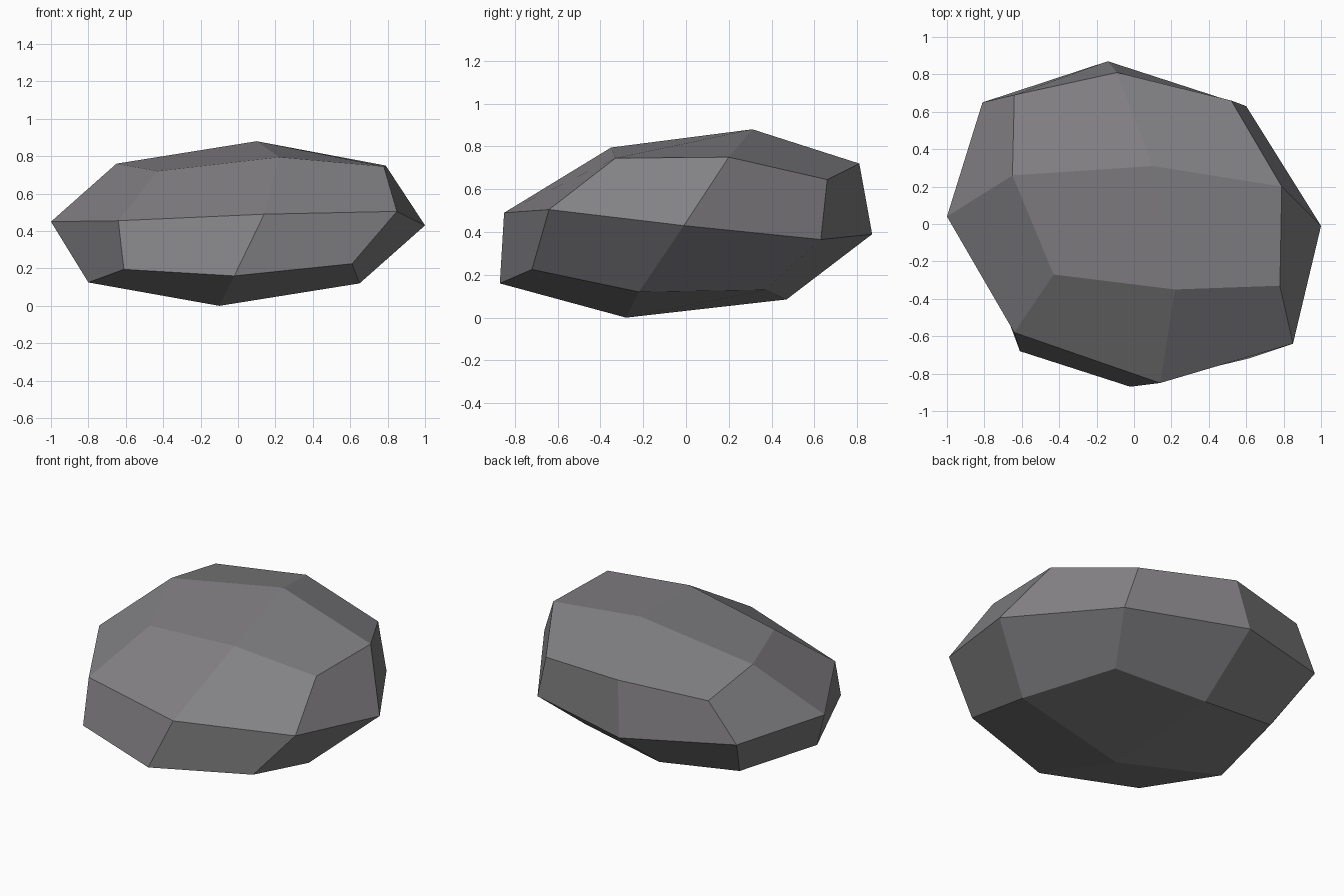
import bpy
import bmesh

# Remove the default cube only
default_cube = bpy.data.objects.get("Cube")
if default_cube:
    bpy.data.objects.remove(default_cube, do_unlink=True)


def make_material(name, colour):
    """Create one flat matte colour."""
    material = bpy.data.materials.new(name)
    material.use_nodes = True
    material.diffuse_color = colour
    shader = material.node_tree.nodes["Principled BSDF"]
    shader.inputs["Base Color"].default_value = colour
    shader.inputs["Roughness"].default_value = 0.9
    return material


def add_ring(mesh, outline):
    """Add the vertices of one irregular outline around the boulder."""
    return [mesh.verts.new(point) for point in outline]


def bridge_rings(mesh, lower, upper):
    """Join two outlines with a belt of four-sided facets."""
    count = len(lower)
    for i in range(count):
        j = (i + 1) % count
        mesh.faces.new((lower[i], lower[j], upper[j], upper[i]))


def close_ring(mesh, ring, tip):
    """Cap an outline with four-sided facets meeting at a blunt tip."""
    count = len(ring)
    for i in range(0, count, 2):
        mesh.faces.new((tip, ring[i], ring[i + 1], ring[(i + 2) % count]))


# Chiselled outlines, counter-clockwise from the left side (+x)
base_outline = [(.65, -.22, .12), (.45, .37, .13), (-.14, .47, .085), (-.67, .42, .15),
                (-.8, -.17, .125), (-.61, -.68, .195), (-.02, -.87, .16), (.61, -.72, .225)]
waist_outline = [(1, -.01, .43), (.6, .63, .365), (-.14, .87, .39), (-.81, .65, .44),
                 (-1, .04, .45), (-.64, -.58, .455), (.14, -.85, .49), (.85, -.64, .505)]
crown_outline = [(.79, .2, .75), (.52, .66, .645), (-.09, .81, .72), (-.64, .69, .69),
                 (-.65, .26, .76), (-.43, -.27, .72), (.22, -.35, .795), (.78, -.33, .745)]

# Loft the boulder from its base to its crown
bm = bmesh.new()
base, waist, crown = (add_ring(bm, outline)
                      for outline in (base_outline, waist_outline, crown_outline))
bridge_rings(bm, base, waist)
bridge_rings(bm, waist, crown)
close_ring(bm, base, bm.verts.new((-.1, -.28, 0)))
close_ring(bm, crown, bm.verts.new((.1, .31, .88)))
bmesh.ops.recalc_face_normals(bm, faces=bm.faces)

# Flat-shaded stone object
boulder_mesh = bpy.data.meshes.new("boulder")
bm.to_mesh(boulder_mesh)
bm.free()
boulder_mesh.materials.append(make_material("stone grey", (.225, .218, .228, 1)))
boulder = bpy.data.objects.new("boulder", boulder_mesh)
bpy.context.collection.objects.link(boulder)
